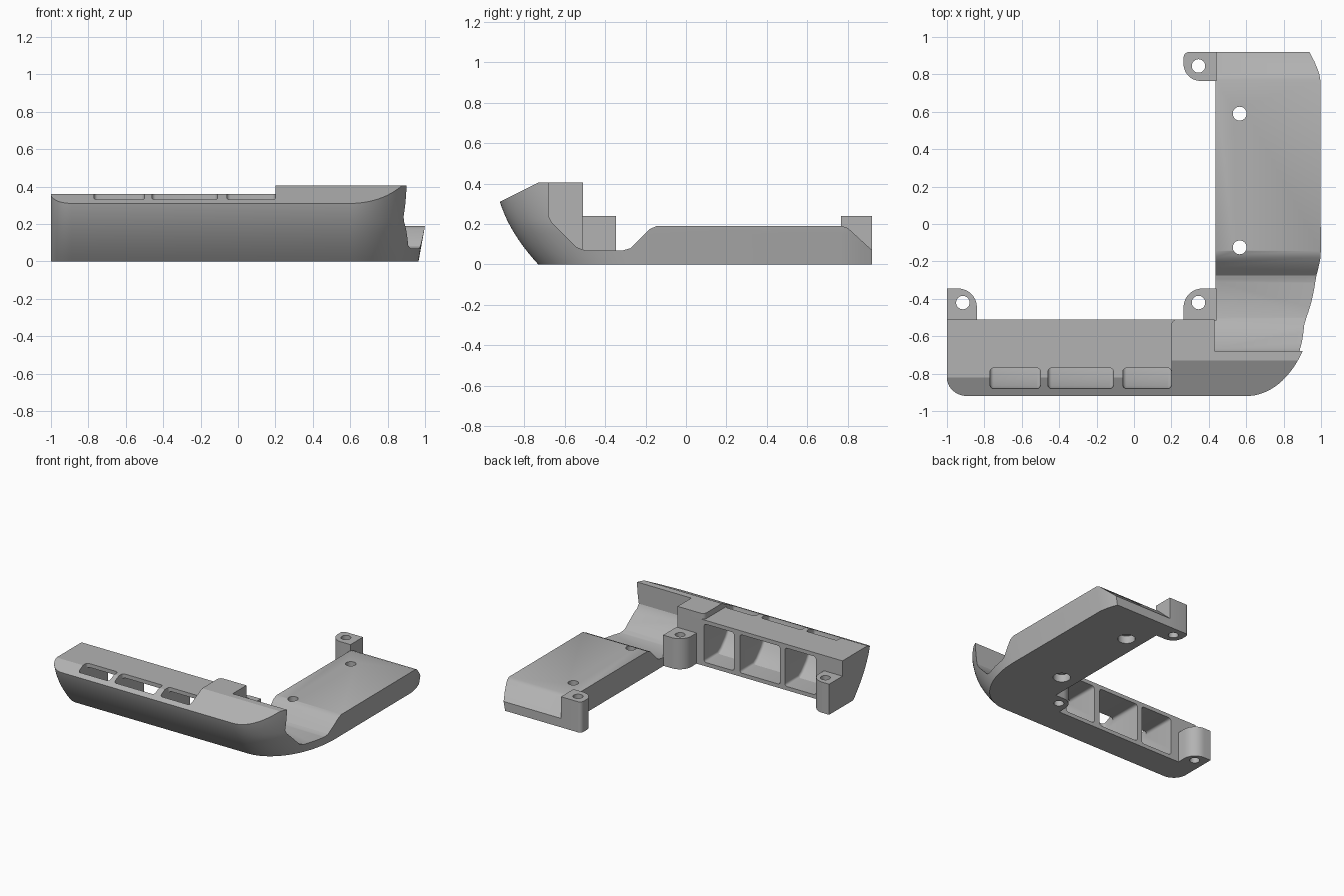
import bpy, bmesh
from math import sin, cos, pi

cube = bpy.data.objects.get("Cube")
if cube:
    bpy.data.objects.remove(cube, do_unlink=True)

grey = bpy.data.materials.new("light grey")
grey.use_nodes = True
colour = (0.45, 0.45, 0.45, 1)
grey.diffuse_color = colour
grey.node_tree.nodes["Principled BSDF"].inputs["Base Color"].default_value = colour


def loft(name, rings):
    """Closed solid through a stack of matching rings."""
    bm = bmesh.new()
    loops = [[bm.verts.new(p) for p in ring] for ring in rings]
    for a, b in zip(loops, loops[1:]):
        for i in range(len(a)):
            j = (i + 1) % len(a)
            bm.faces.new((a[i], a[j], b[j], b[i]))
    bm.faces.new(loops[0])
    bm.faces.new(loops[-1])
    bmesh.ops.recalc_face_normals(bm, faces=bm.faces)
    mesh = bpy.data.meshes.new(name)
    bm.to_mesh(mesh)
    bm.free()
    mesh.materials.append(grey)
    ob = bpy.data.objects.new(name, mesh)
    bpy.context.collection.objects.link(ob)
    return ob


def slab(name, x0, x1, profile):
    """Side profile (y, z) extruded along x."""
    return loft(name, [[(x, y, z) for y, z in profile] for x in (x0, x1)])


def post(name, outline, z0, z1):
    """Plan outline (x, y) extruded upward."""
    return loft(name, [[(x, y, z) for x, y in outline] for z in (z0, z1)])


def arc(cx, cy, rx, ry, start, end, n):
    """Points on an elliptical arc, angles in quarter turns."""
    angles = [(start + (end - start) * i / n) * pi / 2 for i in range(n + 1)]
    return [(cx + rx * cos(a), cy + ry * sin(a)) for a in angles]


def cut(ob, cutter):
    mod = ob.modifiers.new("cut", 'BOOLEAN')
    mod.operation = 'DIFFERENCE'
    mod.solver = 'EXACT'
    mod.object = cutter
    bpy.context.view_layer.objects.active = ob
    bpy.ops.object.modifier_apply(modifier=mod.name)
    bpy.data.objects.remove(cutter, do_unlink=True)


def drill(ob, x, y, r, z0=-0.1, z1=0.6):
    cut(ob, post("drill", arc(x, y, r, r, 0, 4 - 1 / 8, 31), z0, z1))


def smooth(ob):
    bpy.ops.object.select_all(action='DESELECT')
    ob.select_set(True)
    bpy.context.view_layer.objects.active = ob
    bpy.ops.object.shade_smooth_by_angle(angle=pi / 7)


def body_ring(z):
    """L-shaped plan whose outer walls lean outward with height."""
    t = z / 0.31
    front = 0.73 + 0.19 * (1.5 * t - 0.5 * t * t)
    side = 0.965 + 0.035 * min(1, z / 0.19)
    pts = [(-1, -0.51), (0.435, -0.51), (0.435, 0.92)]
    pts += [(side - 0.04 * u * u, 0.72 + 0.2 * u) for u in (1, 0.75, 0.5, 0.25)]
    pts += arc(0.6, -0.18, side - 0.6, front - 0.18, 0, -1, 28)
    pts += arc(-0.89, 0.11 - front, 0.11, 0.11, -1, -2, 10)
    return [(x, y, z) for x, y in pts]


# Main L-shaped body
body = loft("bracket_body", [body_ring(0.45 * i / 18) for i in range(19)])

# Sloped front lip and flat top
cut(body, slab("lip_cut", -1.2, 1.2,
               [(-1.2, 0.17), (-0.73, 0.405), (1.1, 0.405), (1.1, 0.7), (-1.2, 0.7)]))

# Lower top on the long bar, leaving the raised corner block
cut(body, post("step_cut", [(-1.2, -1.2), (0.2, -1.2)]
               + arc(0.23, -0.54, 0.03, 0.03, 2, 1, 5)
               + [(0.23, -0.3), (-1.2, -0.3)], 0.36, 0.7))

# Stepped top of the side arm
cut(body, slab("arm_cut", 0.43, 1.2,
               [(-0.68, 0.7), (-0.68, 0.24), (-0.665, 0.21), (-0.54, 0.085), (-0.5, 0.07),
                (-0.31, 0.07), (-0.275, 0.08), (-0.18, 0.175), (-0.145, 0.19),
                (0.77, 0.19), (0.8, 0.18), (0.92, 0.07), (1.1, 0.07), (1.1, 0.7)]))

# Hollow pockets, open to the back and through slots in the lip
pocket = [(-0.4, 0.03), (-0.68, 0.03), (-0.72, 0.055), (-0.78, 0.12), (-0.83, 0.2),
          (-0.865, 0.27), (-0.88, 0.32), (-0.88, 0.6), (-0.77, 0.6), (-0.77, 0.33),
          (-0.4, 0.33)]
for x0, x1 in ((-0.77, -0.5), (-0.46, -0.11), (-0.06, 0.2)):
    cutter = slab("pocket_cut", x0, x1, pocket)
    bm = bmesh.new()
    bm.from_mesh(cutter.data)
    rim = [e for e in bm.edges if abs(e.verts[0].co.x - e.verts[1].co.x) < 0.001]
    bmesh.ops.bevel(bm, geom=rim, offset=0.02, segments=4, profile=0.5, affect='EDGES')
    bm.to_mesh(cutter.data)
    bm.free()
    cut(body, cutter)

# Screw holes in the arm with recesses underneath
for y in (0.59, -0.125):
    drill(body, 0.565, y, 0.037)
    drill(body, 0.565, y, 0.062, -0.1, 0.06)
smooth(body)

# Screw bosses, each with rounded free corners
inner = [(0.44, -0.515), (0.44, -0.345)] + arc(0.365, -0.445, 0.1, 0.1, 1, 2, 10) + [(0.265, -0.515)]
left = [(-1, -0.515), (-0.84, -0.515)] + arc(-0.94, -0.445, 0.1, 0.1, 0, 1, 10) + [(-1, -0.345)]
back = ([(0.44, 0.765), (0.44, 0.92)] + arc(0.295, 0.89, 0.03, 0.03, 1, 2, 5)
        + arc(0.355, 0.855, 0.09, 0.09, 2, 3, 10))
for name, outline, x, y in (("inner_boss", inner, 0.345, -0.42),
                            ("left_boss", left, -0.915, -0.42),
                            ("back_boss", back, 0.345, 0.845)):
    boss = post(name, outline, 0, 0.24)
    drill(boss, x, y, 0.036)
    smooth(boss)
